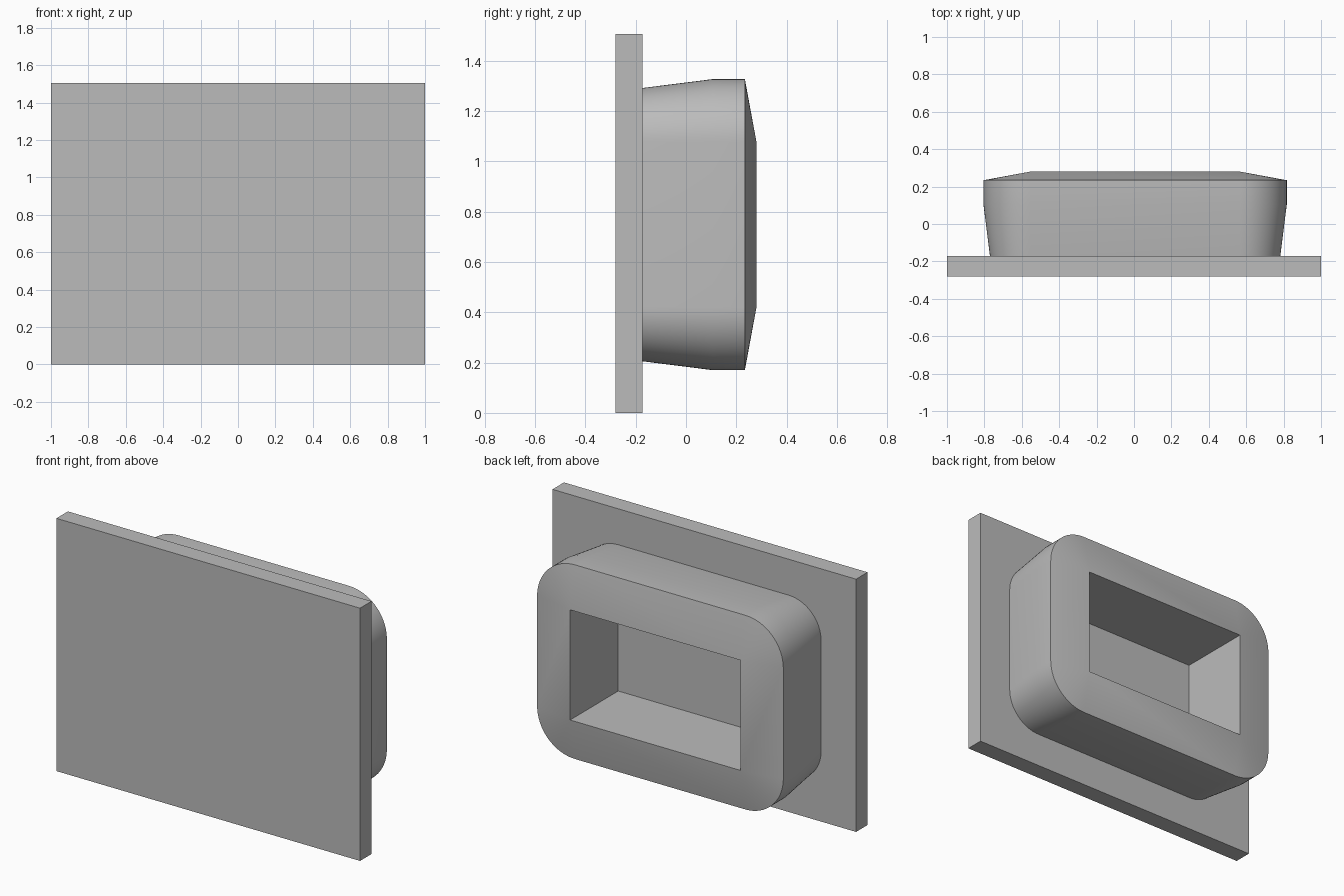
import bpy, bmesh, math
from mathutils import Vector

cube = bpy.data.objects.get("Cube")
if cube:
    bpy.data.objects.remove(cube, do_unlink=True)

grey = bpy.data.materials.new("plain grey")
grey.use_nodes = True
colour = (0.5, 0.5, 0.5, 1)
grey.diffuse_color = colour
grey.node_tree.nodes["Principled BSDF"].inputs["Base Color"].default_value = colour


def add_object(name, bm):
    bmesh.ops.recalc_face_normals(bm, faces=bm.faces)
    mesh = bpy.data.meshes.new(name)
    bm.to_mesh(mesh)
    bm.free()
    mesh.materials.append(grey)
    obj = bpy.data.objects.new(name, mesh)
    bpy.context.collection.objects.link(obj)
    return obj


# Flat rectangular front plate
PLATE_BACK = -0.172
bm = bmesh.new()
bmesh.ops.create_cube(bm, size=1)
bmesh.ops.scale(bm, vec=(2, 0.108, 1.505), verts=bm.verts)
bmesh.ops.translate(bm, vec=(0, PLATE_BACK - 0.054, 0.7525), verts=bm.verts)
add_object("front_plate", bm)

# Rear collar: a profile of (offset, y) swept around a rectangular opening
HALF_W, HALF_H, STEPS = 0.561, 0.328, 16
CENTRE = Vector((0.006, 0, 0.748))
profile = [(0, PLATE_BACK), (0.215, PLATE_BACK), (0.25, 0.105), (0.25, 0.234), (0, 0.28)]


def rounded_loop(bm, radius, y):
    verts = []
    for corner, (sx, sz) in enumerate([(1, 1), (-1, 1), (-1, -1), (1, -1)]):
        for i in range(STEPS + 1):
            a = math.pi / 2 * (corner + i / STEPS)
            point = Vector((sx * HALF_W + radius * math.cos(a), y,
                            sz * HALF_H + radius * math.sin(a)))
            verts.append(bm.verts.new(CENTRE + point))
    return verts


bm = bmesh.new()
loops = [rounded_loop(bm, r, y) for r, y in profile]
for a, b in zip(loops, loops[1:] + loops[:1]):
    for i in range(len(a)):
        j = (i + 1) % len(a)
        bm.faces.new((a[i], a[j], b[j], b[i]))
# The opening has square corners, so its corner points are welded
bmesh.ops.remove_doubles(bm, verts=bm.verts, dist=0.0001)
collar = add_object("rear_collar", bm)

bpy.ops.object.select_all(action="DESELECT")
collar.select_set(True)
bpy.context.view_layer.objects.active = collar
bpy.ops.object.shade_smooth_by_angle(angle=math.radians(30))
